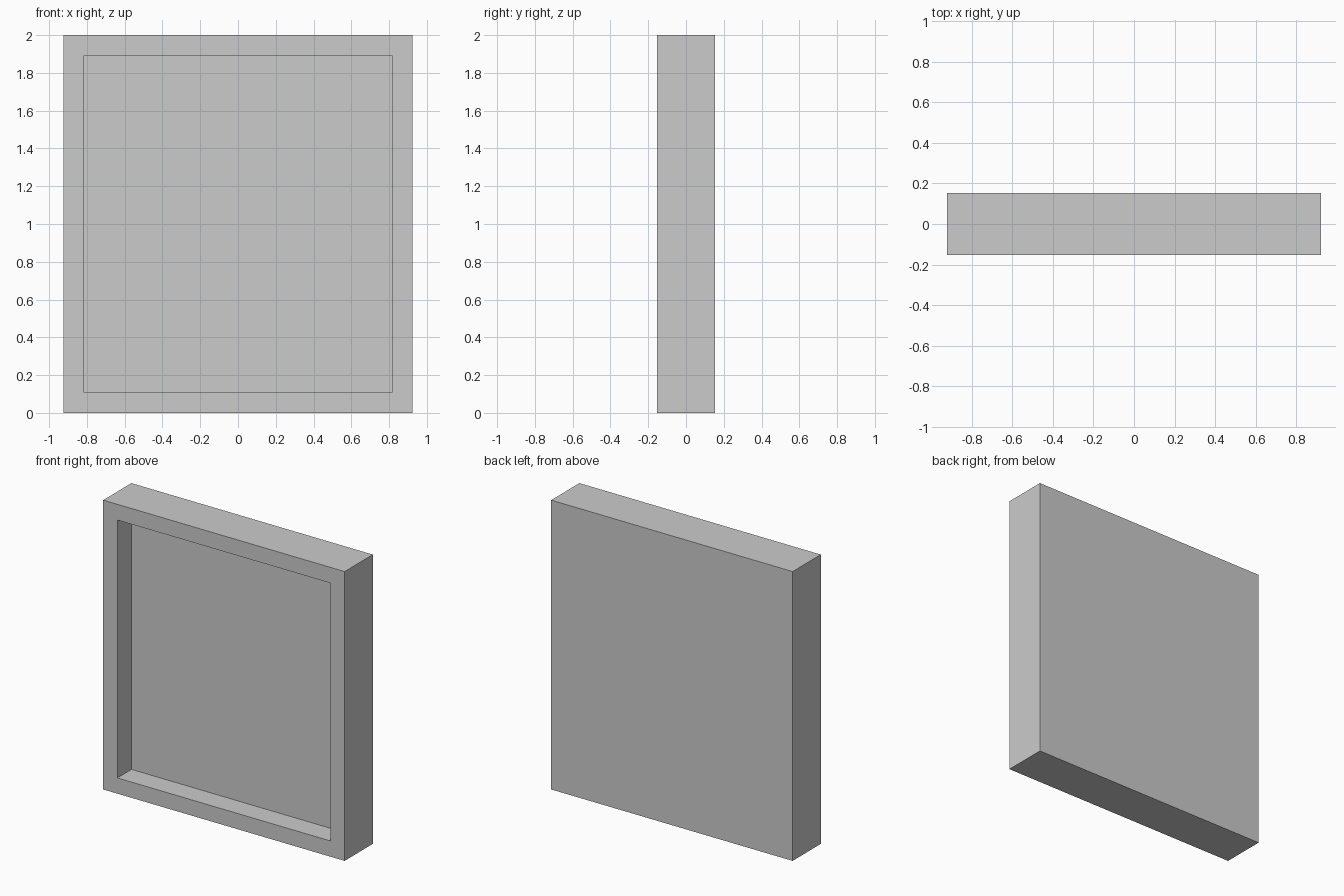
import bpy, bmesh
from mathutils import Vector

if "Cube" in bpy.data.objects:
    bpy.data.objects.remove(bpy.data.objects["Cube"])

U = 2 / 13                      # border width; all sizes are multiples of it
W, D, H = 12 * U, 2 * U, 13 * U

# Solid slab standing on the ground
bm = bmesh.new()
bmesh.ops.create_cube(bm, size=1)
bmesh.ops.scale(bm, vec=(W, D, H), verts=bm.verts)
bmesh.ops.translate(bm, vec=(0, 0, H / 2), verts=bm.verts)

# Front border, then walls and floor of the recess
bm.normal_update()
front = min(bm.faces, key=lambda f: f.calc_center_median().y)
bmesh.ops.inset_region(bm, faces=[front], thickness=U)
panel = bmesh.ops.extrude_discrete_faces(bm, faces=[front])["faces"][0]
bmesh.ops.translate(bm, vec=Vector((0, U, 0)), verts=panel.verts)
bmesh.ops.recalc_face_normals(bm, faces=bm.faces)

mesh = bpy.data.meshes.new("recessed_panel")
bm.to_mesh(mesh)
bm.free()
bpy.context.collection.objects.link(bpy.data.objects.new("recessed_panel", mesh))
